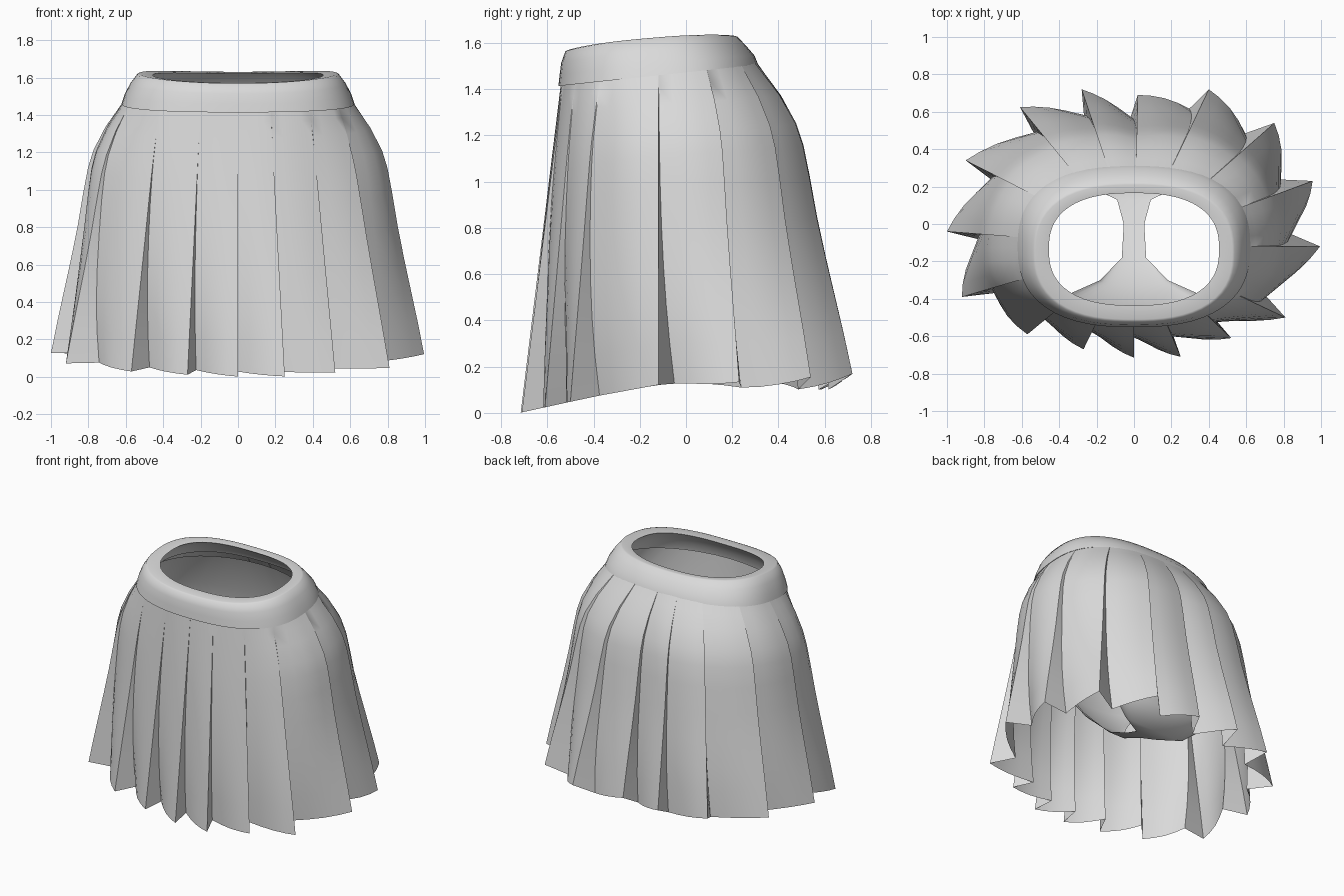
import bpy, math

if "Cube" in bpy.data.objects:
    bpy.data.objects.remove(bpy.data.objects["Cube"])

grey = bpy.data.materials.new("grey_cloth")
grey.diffuse_color = (0.7, 0.7, 0.7, 1)
grey.use_nodes = True
grey.node_tree.nodes["Principled BSDF"].inputs["Base Color"].default_value = grey.diffuse_color


def make(name, rows, closed, angle):
    """Loft equal-length rows of points into one mesh."""
    n = len(rows[0])
    faces = []
    for r in range(len(rows) - 1):
        for i in range(n if closed else n - 1):
            j = (i + 1) % n
            faces.append((r * n + i, (r + 1) * n + i, (r + 1) * n + j, r * n + j))
    me = bpy.data.meshes.new(name)
    me.from_pydata([p for row in rows for p in row], [], faces)
    me.materials.append(grey)
    ob = bpy.data.objects.new(name, me)
    bpy.context.collection.objects.link(ob)
    bpy.ops.object.select_all(action='DESELECT')
    ob.select_set(True)
    bpy.context.view_layer.objects.active = ob
    bpy.ops.object.shade_smooth_by_angle(angle=math.radians(angle))
    return ob


def clamp(v):
    return max(0.0, min(1.0, v))


def oval(dx, dy, a, b, cy, n=2.5):
    """Point of a rounded oval in direction (dx, dy) from its centre."""
    k = (abs(dx / a) ** n + abs(dy / b) ** n) ** (-1 / n)
    return dx * k, cy + dy * k


def waist_z(y):
    return 1.46 + 0.107 * (y + 0.12)


def top_z(x, y):
    return 1.60 + 0.085 * (y + 0.15) + 0.08 * x * x


def hem_z(y):
    pts = [(-0.72, 0.0), (-0.4, 0.07), (-0.1, 0.125), (0.3, 0.135), (0.73, 0.17)]
    y = max(-0.72, min(0.73, y))
    for (y0, z0), (y1, z1) in zip(pts, pts[1:]):
        if y <= y1:
            return z0 + (z1 - z0) * (y - y0) / (y1 - y0)


# Pleated skirt: outer pleat edges at the hem, counter-clockwise
tips = [(-0.92, -0.39), (-0.57, -0.59), (-0.27, -0.67), (0, -0.715),
        (0.25, -0.71), (0.52, -0.61), (0.81, -0.50), (0.995, -0.12),
        (0.955, 0.23), (0.75, 0.54), (0.40, 0.72), (0.02, 0.69),
        (-0.28, 0.72), (-0.61, 0.625), (-0.90, 0.34), (-1.0, -0.04)]
# Height fraction below the waist, and how far the cloth has flared there
levels = [(0, 0), (0.05, 0.12), (0.11, 0.265), (0.2, 0.425), (0.27, 0.50),
          (0.37, 0.565), (0.5, 0.64), (0.63, 0.73), (0.75, 0.82),
          (0.87, 0.91), (1, 1)]


def skirt_point(hx, hy, t, flare, drop):
    wx, wy = oval(hx, hy + 0.12, 0.605, 0.42, -0.12)
    straight = clamp((-hy - 0.3) / 0.35)
    f = flare + (t - flare) * straight
    x, y = wx + (hx - wx) * f, wy + (hy - wy) * f
    z0 = waist_z(wy) + 0.02
    z1 = hem_z(hy) - drop * 0.06 * clamp(hy / 0.6)
    return x, y, z0 + (z1 - z0) * t


skirt_rows = []
for t, flare in levels:
    row = []
    s = 1 - 0.03 - 0.14 * t ** 1.5
    for i, tip in enumerate(tips):
        prev = tips[i - 1]
        turn = 0.06 * t ** 3 if prev[1] > -0.55 else 0
        c, d = s * math.cos(turn), s * math.sin(turn)
        valley = (prev[0] * c - prev[1] * d, prev[0] * d + prev[1] * c)
        for u in (0, 0.25, 0.5, 0.75, 1):
            out = 1 + 0.03 * math.sin(math.pi * u)
            hx = (valley[0] + (tip[0] - valley[0]) * u) * out
            hy = (valley[1] + (tip[1] - valley[1]) * u) * out
            row.append(skirt_point(hx, hy, t, flare, 1 - u))
    skirt_rows.append(row)
make("pleated_skirt", skirt_rows, True, 35)

# Waistband: half width, half depth, centre y, height fraction
band_rows = []
for a, b, cy, h in [(0.59, 0.405, -0.12, 0.0), (0.622, 0.432, -0.12, 0.0),
                    (0.605, 0.422, -0.125, 0.3), (0.575, 0.40, -0.14, 0.65),
                    (0.538, 0.372, -0.15, 0.97), (0.525, 0.36, -0.15, 1.0),
                    (0.455, 0.30, -0.135, 0.97), (0.47, 0.31, -0.135, 0.9),
                    (0.56, 0.385, -0.125, 0.4), (0.59, 0.405, -0.12, 0.0)]:
    row = []
    for i in range(64):
        q = 2 * math.pi * i / 64
        x, y = oval(math.cos(q) * a, math.sin(q) * b, a, b, cy)
        z0 = waist_z(y)
        row.append((x, y, z0 + (top_z(x, y) - z0) * h))
    band_rows.append(row)
make("waistband", band_rows, True, 50)

# Inner shorts lining: middle y, z, half width, side y, side z (front to back)
lining = [(-0.51, 1.44, 0.58, -0.12, 1.48), (-0.51, 1.2, 0.71, -0.06, 1.3),
          (-0.50, 0.97, 0.72, -0.06, 1.1),
          (-0.45, 0.75, 0.36, -0.38, 0.82), (-0.33, 0.56, 0.18, -0.30, 0.58),
          (-0.18, 0.42, 0.065, -0.18, 0.42), (0.0, 0.34, 0.055, 0.0, 0.34),
          (0.13, 0.28, 0.09, 0.13, 0.28), (0.25, 0.25, 0.24, 0.20, 0.30),
          (0.38, 0.36, 0.42, 0.25, 0.45), (0.45, 0.60, 0.56, 0.22, 0.70),
          (0.45, 0.9, 0.70, 0.08, 1.0), (0.40, 1.2, 0.71, -0.06, 1.3),
          (0.27, 1.49, 0.58, -0.12, 1.48)]
lining_rows = []
for yc, zc, w, ye, ze in lining:
    row = []
    for i in range(17):
        q = math.pi * (i / 16 - 0.5)
        e = 1 - math.cos(q)
        row.append((w * math.sin(q), yc + (ye - yc) * e, zc + (ze - zc) * e))
    lining_rows.append(row)
make("shorts_lining", lining_rows, False, 60)
